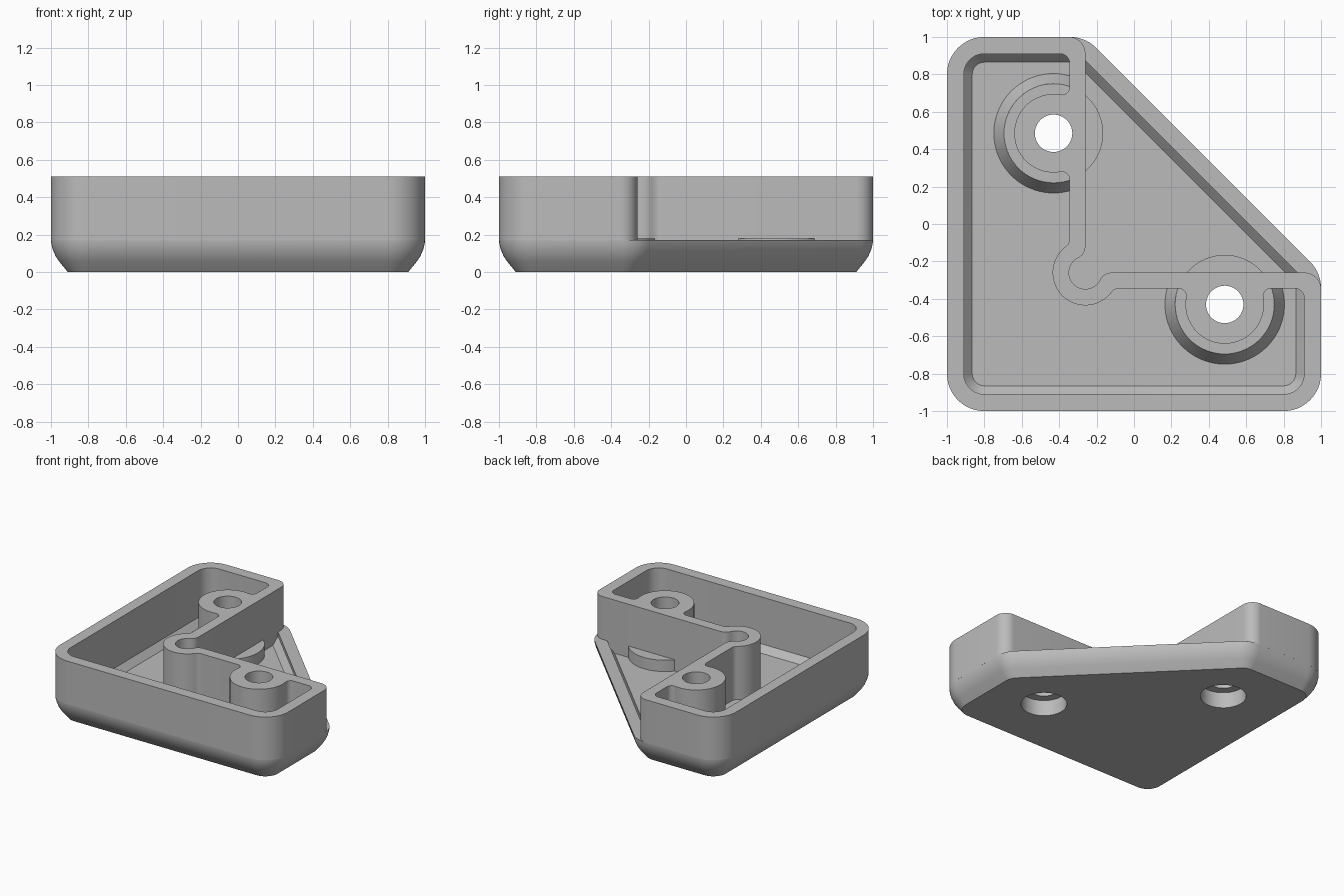
import bpy, bmesh, math

if "Cube" in bpy.data.objects:
    bpy.data.objects.remove(bpy.data.objects["Cube"])

grey = bpy.data.materials.new("plain grey")
grey.diffuse_color = (0.5, 0.5, 0.5, 1)
grey.use_nodes = True
grey.node_tree.nodes["Principled BSDF"].inputs["Base Color"].default_value = grey.diffuse_color

BOSSES = [(0.485, -0.43), (-0.43, 0.485)]   # mirrored across the x = y diagonal


def arc(cx, cy, r, a0, a1, n=12):
    return [(cx + r * math.cos(math.radians(a0 + (a1 - a0) * i / n)),
             cy + r * math.sin(math.radians(a0 + (a1 - a0) * i / n))) for i in range(n + 1)]


def circle(c, r, n=64):
    return arc(c[0], c[1], r, 0, 360, n)[:-1]


def mirrored(half):
    """Close a half outline by mirroring it across x = y."""
    pts = []
    for p in half + [(y, x) for x, y in reversed(half)]:
        if not pts or math.dist(p, pts[-1]) > 1e-5:
            pts.append(p)
    return pts[:-1] if math.dist(pts[0], pts[-1]) < 1e-5 else pts


def bump(cx, cy, r, f, line, full):
    """Run leftwards along y = line, blend with fillet f around a circle below the line."""
    dy = line - f - cy
    dx = math.sqrt((r + f) ** 2 - dy ** 2)
    a = math.degrees(math.atan2(dy, dx))
    fillet = arc(cx + dx, cy + dy, f, 90, 180 + a, 8)
    if not full:
        return fillet + arc(cx, cy, r, a, -135, 20)[1:]
    left = [(2 * cx - x, y) for x, y in reversed(fillet)]
    return fillet + arc(cx, cy, r, a, -180 - a, 36)[1:-1] + left


def finish(name, bm):
    bmesh.ops.recalc_face_normals(bm, faces=bm.faces)
    me = bpy.data.meshes.new(name)
    bm.to_mesh(me)
    bm.free()
    ob = bpy.data.objects.new(name, me)
    bpy.context.collection.objects.link(ob)
    me.materials.append(grey)
    return ob


def prism(name, loops, z0, z1):
    """Extrude an outline (further loops are holes)."""
    bm = bmesh.new()
    for loop in loops:
        vs = [bm.verts.new((x, y, z0)) for x, y in loop]
        for i, v in enumerate(vs):
            bm.edges.new((v, vs[i - 1]))
    bmesh.ops.triangle_fill(bm, use_beauty=True, use_dissolve=False, edges=bm.edges[:])
    ext = bmesh.ops.extrude_face_region(bm, geom=bm.faces[:], use_keep_orig=True)
    for v in ext["geom"]:
        if isinstance(v, bmesh.types.BMVert):
            v.co.z = z1
    return finish(name, bm)


def loft(name, rings, closed=True):
    """Skin a stack of (outline, z) rings; closed rings get end caps."""
    bm = bmesh.new()
    rows = [[bm.verts.new((x, y, z)) for x, y in pts] for pts, z in rings]
    for a, b in zip(rows, rows[1:]):
        for i in range(0 if closed else 1, len(a)):
            bm.faces.new((a[i - 1], a[i], b[i], b[i - 1]))
    if closed:
        bm.faces.new(rows[0])
        bm.faces.new(rows[-1])
    return finish(name, bm)


# Outlines
def tray_outline(inset):
    r = 0.2 - inset
    cy = -0.26 - 0.2 * math.tan(math.radians(22.5))
    return mirrored(arc(-0.8, -0.8, r, 225, 270) + arc(0.8, -0.8, r, 270, 360)
                    + arc(0.8, cy, r, 0, 45))


def wall_outline(inset):
    r = 0.2 - inset
    return mirrored(arc(-0.8, -0.8, r, 225, 270) + arc(0.8, -0.8, r, 270, 360)
                    + arc(0.9125 - inset, -0.3475, 0.0875, 0, 90)
                    + bump(-0.26, -0.26, 0.0875, 0.068, -0.26, False))


pocket = mirrored(arc(-0.8, -0.8, 0.11, 225, 270) + arc(0.8, -0.8, 0.11, 270, 360)
                  + arc(0.86, -0.395, 0.05, 0, 90)
                  + bump(*BOSSES[0], 0.21, 0.04, -0.345, True)
                  + bump(-0.26, -0.26, 0.175, 0.05, -0.345, False))

# Base tray with chamfered underside, low rim and sloped inner floor edge
profile = [(0.09, 0), (0.045, 0.055), (0.025, 0.085), (0.01, 0.12), (0.002, 0.15),
           (0, 0.172), (0.09, 0.172), (0.09, 0.14), (0.135, 0.09)]
tray = loft("base_tray", [(tray_outline(i), z) for i, z in profile])

# Tall L-shaped wall with bosses and corner post, and its foot inside the tray
wall = prism("upper_wall", [wall_outline(0), pocket], 0.17, 0.512)
foot = prism("wall_foot", [wall_outline(0.05), pocket], 0.085, 0.17)
drilled = [tray, wall, foot]

# Collars round the screw bosses, sloped on the pocket side
for n, c in enumerate(BOSSES):
    drilled.append(prism(f"boss_collar_{n}", [circle(c, 0.265)], 0.08, 0.18))
    a0, a1 = (23, -203) if n == 0 else (67, 293)
    loft(f"collar_slope_{n}", [(arc(*c, 0.32, a0, a1, 48), 0.089),
                               (arc(*c, 0.265, a0, a1, 48), 0.18)], closed=False)

# Screw holes, counterbored from below
for c in BOSSES:
    cutter = loft("hole_cutter", [(circle(c, 0.165), -0.1), (circle(c, 0.165), 0.125),
                                  (circle(c, 0.1), 0.125), (circle(c, 0.1), 0.7)])
    cutter.hide_render = True
    for ob in drilled:
        mod = ob.modifiers.new("hole", "BOOLEAN")
        mod.operation, mod.solver, mod.object = "DIFFERENCE", "EXACT", cutter
        bpy.context.view_layer.objects.active = ob
        bpy.ops.object.modifier_apply(modifier=mod.name)
    bpy.data.objects.remove(cutter)

# Smooth shading with sharp edges
for ob in bpy.context.collection.objects:
    ob.select_set(True)
    bpy.context.view_layer.objects.active = ob
bpy.ops.object.shade_smooth_by_angle(angle=math.radians(25))
